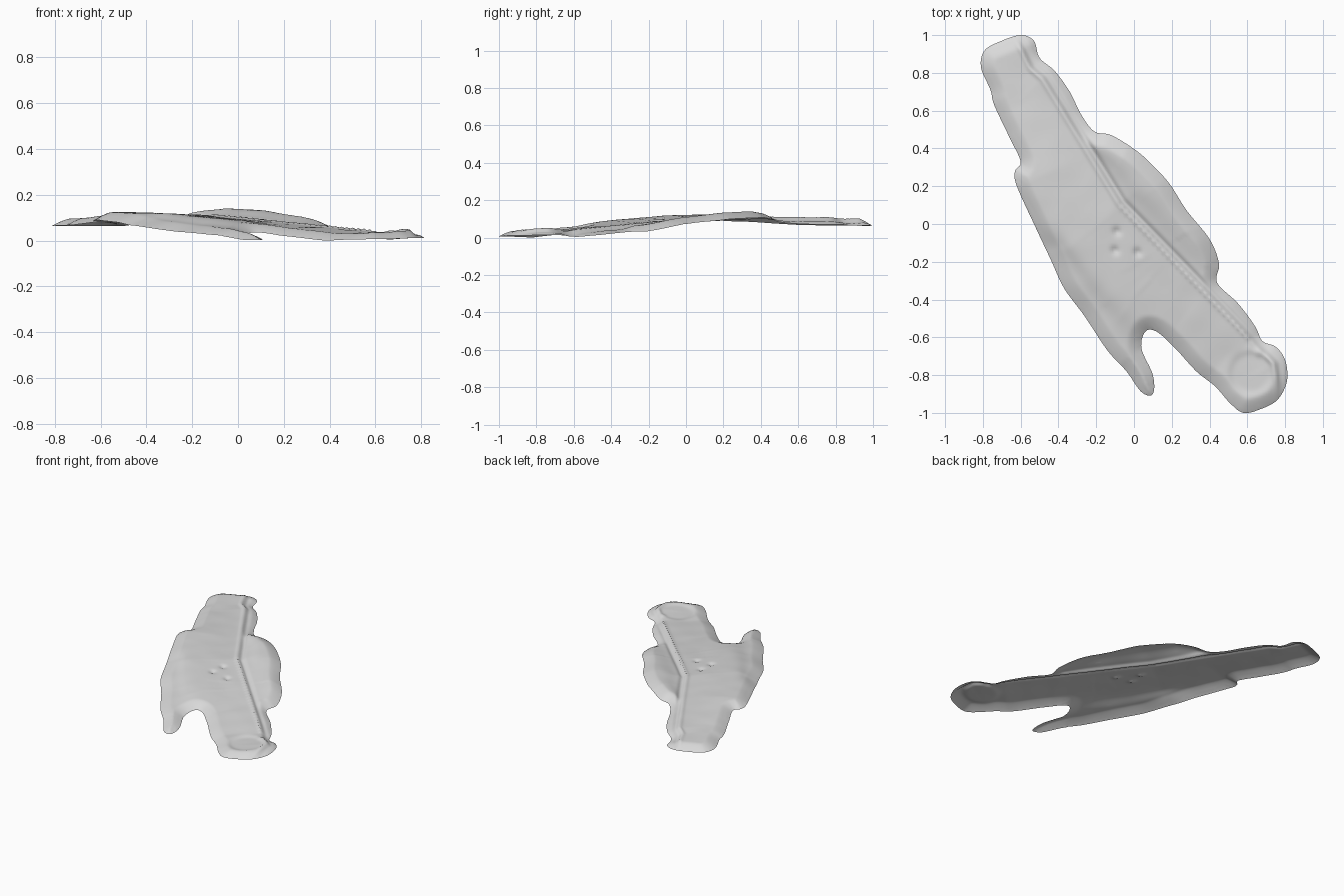
import bpy
import math
from mathutils import Vector, kdtree, noise
from mathutils.geometry import delaunay_2d_cdt

default_cube = bpy.data.objects.get("Cube")
if default_cube:
    bpy.data.objects.remove(default_cube, do_unlink=True)

STEP = 0.0125

# Outline of the sheet, clockwise from the back end, in hundredths
OUTLINE = [(-60, 100), (-53, 97), (-50, 88), (-42, 81), (-34, 70), (-28, 58), (-21, 49),
           (-12, 47), (1, 39), (10, 31), (19, 21), (28, 7), (40, -8), (45, -21), (44, -31),
           (55, -42), (64, -54), (68, -62), (75, -65), (80, -72), (81, -83), (76, -93),
           (67, -98), (58, -100), (51, -95), (43, -86), (33, -78), (22, -66), (12, -57),
           (6, -57), (4, -66), (10, -80), (10, -90), (4, -89), (-4, -78), (-14, -67),
           (-26, -49), (-37, -34), (-44, -19), (-52, -2), (-62, 20), (-63, 28), (-60, 33),
           (-66, 46), (-74, 63), (-76, 71), (-81, 83), (-79, 92), (-70, 97)]


def rail(*points):
    """Polyline whose points carry the height of the surface."""
    return [Vector(p) / 100 for p in points]


# Height guide lines running along the strip
cord = rail((-62, 96, 10), (-55, 82, 10), (-49, 77, 10.5), (-8, 10, 11),
            (62, -62, 4), (74, -74, 5.2), (76, -90, 4.8))
fold = rail((-74, 85, 10), (-66, 60, 10.5), (-50, 25, 13), (-31, -10, 12.5),
            (-2, -42, 9.5), (20, -58, 6), (42, -78, 3.6), (60, -92, 4.2))
prong_crest = rail((-42, -15, 10), (-22, -48, 7.3), (0, -70, 5.5), (7, -87, 3.8))
wing_crest = rail((-20, 43, 13), (-5, 37, 14.7), (12, 20, 13.8), (31, -3, 11), (40, -23, 7))
RAILS = [cord, fold, prong_crest, wing_crest]


def nearest_on_rail(p, line):
    """Distance, height and segment index at the closest point of a rail."""
    best = (9, 0, 0)
    for i, (a, b) in enumerate(zip(line, line[1:])):
        ab = (b - a).to_2d()
        t = min(1, max(0, (p - a.to_2d()).dot(ab) / ab.length_squared))
        q = a.lerp(b, t)
        best = min(best, ((p - q.to_2d()).length, q.z, i))
    return best


def smooth_loop(points):
    """Closed rounded curve through the points, evenly divided."""
    pts = [Vector(p) / 100 for p in points]
    out = []
    for i, b in enumerate(pts):
        a, c, d = pts[i - 1], pts[(i + 1) % len(pts)], pts[(i + 2) % len(pts)]
        count = max(2, round((c - b).length / STEP))
        for k in range(count):
            t = k / count
            out.append(b + 0.5 * t * ((c - a) + t * (2 * a - 5 * b + 4 * c - d
                                                     + t * (3 * (b - c) + d - a))))
    return out


def bump(distance, width):
    return math.exp(-(distance / width) ** 2)


DIMPLES = [Vector(p) / 100 for p in [(-9, -4), (-10, -14), (2, -15)]]
KNOB = Vector((0.66, -0.68))
DISH = Vector((0.62, -0.79))


def height(p, edge_distance):
    # Blend of the guide lines
    total = weight = 0
    for line in RAILS:
        d, z, _ = nearest_on_rail(p, line)
        w = 1 / (d * d + 0.0006)
        total += w * z
        weight += w
    z = total / weight
    # Sloping skirt around the border
    s = max(0, 1 - edge_distance / 0.075)
    z -= 0.032 * s ** 1.3
    # Raised cord with a trench beside it, beaded on its front half
    inner = 1 - s
    d, _, segment = nearest_on_rail(p, cord)
    beads = 1
    if segment == 3:
        beads = 0.75 + 0.45 * math.cos((p.x - p.y) * math.tau / 0.05)
    z += inner * 0.008 * beads * bump(d, 0.013)
    trench = nearest_on_rail(p - Vector((0.026, 0.02)), cord)[0]
    z -= inner * 0.012 * bump(trench, 0.014)
    # Dimples in the deck, round dish and knob at the front end
    for c in DIMPLES:
        z -= 0.012 * bump((p - c).length, 0.02)
    z += 0.008 * bump((p - KNOB).length, 0.02)
    z -= 0.01 / (1 + math.exp(((p - DISH).length - 0.11) / 0.008))
    return z + 0.002 * noise.noise(Vector((p.x, p.y, 0)) * 8)


# Fill the outline with an even net of triangles
border = smooth_loop(OUTLINE)
tree = kdtree.KDTree(len(border))
for i, p in enumerate(border):
    tree.insert(p.to_3d(), i)
tree.balance()


def edge_distance(p):
    return tree.find(p.to_3d())[2]


net = []
for i in range(-66, 67):
    for j in range(-81, 82):
        p = Vector((i * STEP, j * STEP))
        if edge_distance(p) > STEP * 0.6:
            net.append(p)
n = len(border)
edges = [(i, (i + 1) % n) for i in range(n)]
flat, _, faces, *_ = delaunay_2d_cdt(border + net, edges, [], 1, 1e-6)

# Keep only the points in use and raise them to the surface
used = sorted({i for f in faces for i in f})
index = {old: new for new, old in enumerate(used)}
verts = [(flat[i].x, flat[i].y, height(flat[i], edge_distance(flat[i]))) for i in used]
low = min(v[2] for v in verts)
mesh = bpy.data.meshes.new("ground_strip")
mesh.from_pydata([(x, y, z - low) for x, y, z in verts], [],
                 [[index[i] for i in f] for f in faces])
mesh.update()
strip = bpy.data.objects.new("ground_strip", mesh)
bpy.context.collection.objects.link(strip)

# Plain grey material
grey = bpy.data.materials.new("light_grey")
grey.use_nodes = True
colour = (0.7, 0.7, 0.7, 1)
grey.diffuse_color = colour
grey.node_tree.nodes["Principled BSDF"].inputs["Base Color"].default_value = colour
mesh.materials.append(grey)

bpy.context.view_layer.objects.active = strip
strip.select_set(True)
bpy.ops.object.shade_smooth_by_angle(angle=math.radians(60))
